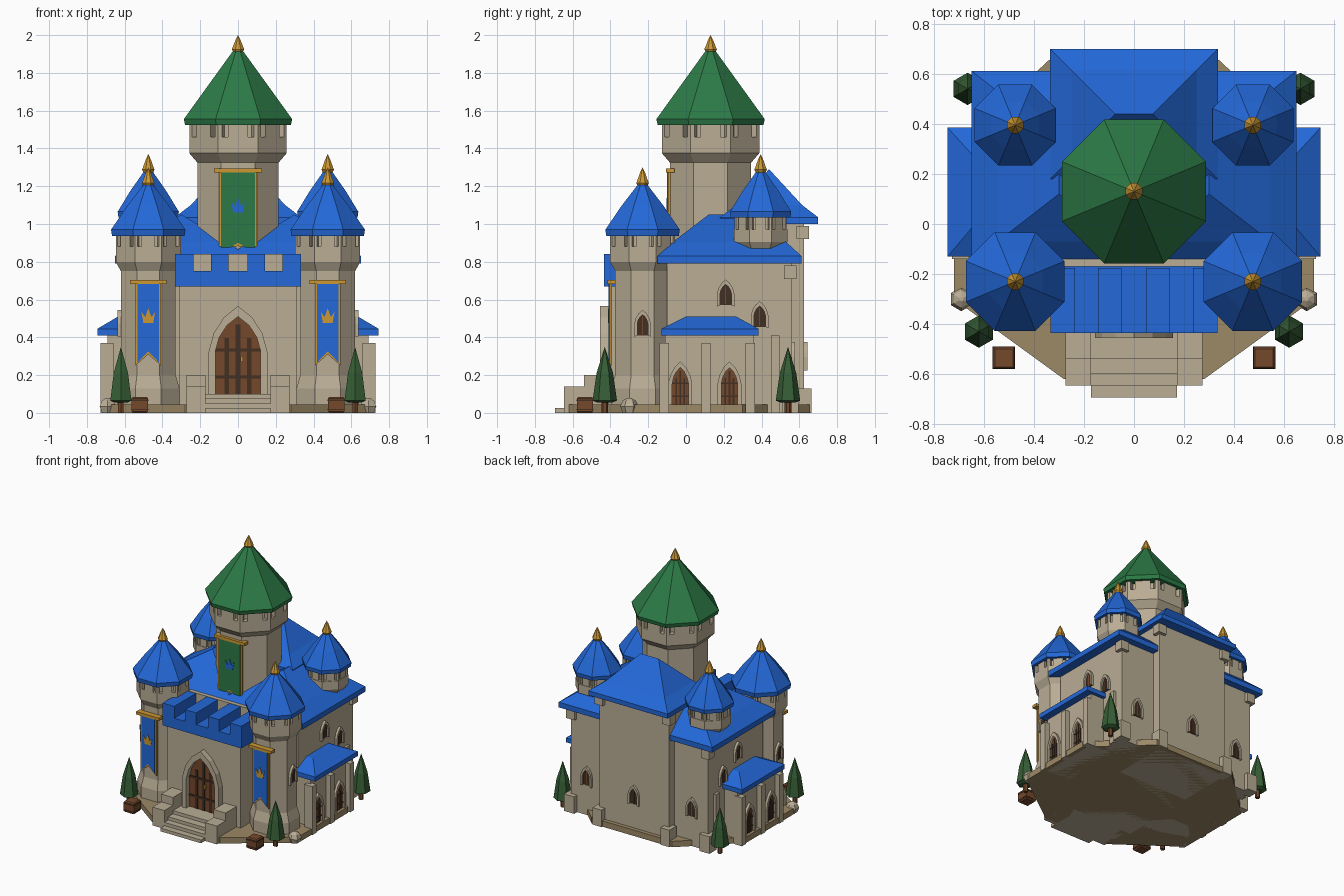
import bpy, bmesh, math
from mathutils import Matrix, Vector

if "Cube" in bpy.data.objects:
    bpy.data.objects.remove(bpy.data.objects["Cube"])


def colour(name, r, g, b):
    m = bpy.data.materials.new(name)
    lin = [((c / 255 + 0.055) / 1.055) ** 2.4 for c in (r, g, b)]
    m.diffuse_color = (*lin, 1)
    m.use_nodes = True
    m.node_tree.nodes["Principled BSDF"].inputs["Base Color"].default_value = m.diffuse_color
    return m


STONE = colour("stone", 186, 173, 149)
SAND = colour("sandy_ground", 156, 137, 102)
BLUE = colour("blue_roof", 35, 104, 216)
GREEN = colour("green_roof", 44, 122, 70)
LEAF = colour("leaf_green", 54, 94, 54)
WOOD = colour("brown_wood", 116, 72, 42)
DARK = colour("dark_wood", 66, 46, 34)
GOLD = colour("gold", 204, 152, 52)


def finish(name, bm, mat, loc=(0, 0, 0), rot=0):
    bmesh.ops.remove_doubles(bm, verts=bm.verts, dist=1e-5)
    bmesh.ops.recalc_face_normals(bm, faces=bm.faces)
    me = bpy.data.meshes.new(name)
    bm.to_mesh(me)
    bm.free()
    me.materials.append(mat)
    ob = bpy.data.objects.new(name, me)
    ob.matrix_world = Matrix.Translation(loc) @ Matrix.Rotation(math.radians(rot), 4, 'Z')
    bpy.context.collection.objects.link(ob)
    return ob


def add_loft(bm, rings):
    vs = [[bm.verts.new(p) for p in r] for r in rings]
    n = len(vs[0])
    for a, b in zip(vs, vs[1:]):
        for i in range(n):
            bm.faces.new((a[i], a[(i + 1) % n], b[(i + 1) % n], b[i]))
    bm.faces.new(vs[0])
    bm.faces.new(vs[-1])


def loft(name, rings, mat, **kw):
    bm = bmesh.new()
    add_loft(bm, rings)
    return finish(name, bm, mat, **kw)


def rect(x0, x1, y0, y1, z):
    return [(x0, y0, z), (x1, y0, z), (x1, y1, z), (x0, y1, z)]


def boxes(name, specs, mat):
    bm = bmesh.new()
    for x0, x1, y0, y1, z0, z1 in specs:
        add_loft(bm, [rect(x0, x1, y0, y1, z0), rect(x0, x1, y0, y1, z1)])
    return finish(name, bm, mat)


def turned(name, x, y, profile, mat, n=8):
    """Faceted turned shape; profile lists (flat-side radius, height)."""
    k = 1 / math.cos(math.pi / n)
    ang = [2 * math.pi * (i + 0.5) / n for i in range(n)]
    return loft(name, [[(r * k * math.cos(a), r * k * math.sin(a), z) for a in ang]
                       for r, z in profile], mat, loc=(x, y, 0))


def prism(name, pts, y0, y1, mat, loc=(0, 0, 0), rot=0):
    return loft(name, [[(u, y, v) for u, v in pts] for y in (y0, y1)], mat, loc=loc, rot=rot)


def arch(hw, z0, zs, zt):
    side = [(1, 0), (0.83, 0.4), (0.48, 0.75)]
    left = [(-hw, z0)] + [(-hw * a, zs + (zt - zs) * b) for a, b in side]
    return left + [(0, zt)] + [(-u, v) for u, v in reversed(left)]


def opening(name, x, y, rot, hw, z0, z1, pane, border=0.016, depth=0.018):
    """Pointed opening with a raised stone surround and a plate inside."""
    h = z1 - z0
    inner = arch(hw, z0, z0 + h * 0.55, z1)
    outer = arch(hw + border, z0 - border * 0.4, z0 + h * 0.55, z1 + border * 1.6)
    loc = (x, y, 0)
    prism(name + "_surround", outer + inner[::-1], -depth, 0.01, STONE, loc, rot)
    prism(name + "_plate", inner, -0.005, 0.004, pane, loc, rot)
    w = hw * 0.1
    offs = (-0.5, 0, 0.5) if pane is WOOD else (0,)
    for u in offs:
        top = z0 + h * (0.9 if u == 0 else 0.72)
        prism(name + "_bar", [(u * hw - w, z0), (u * hw + w, z0), (u * hw + w, top), (u * hw - w, top)],
              -0.008, 0, DARK if pane is WOOD else WOOD, loc, rot)
    if pane is WOOD:
        for t in (0.2, 0.55):
            v = z0 + h * t
            prism(name + "_hinge", [(-hw, v), (hw, v), (hw, v + h * 0.04), (-hw, v + h * 0.04)],
                  -0.01, 0, DARK, loc, rot)


def finial(x, y, z, h=0.11):
    turned("finial", x, y, [(0.02, z), (0.033, z + h * 0.25), (0.026, z + h * 0.42),
                            (0.013, z + h * 0.75), (0, z + h)], GOLD)


def crown_wall(name, x, y, a, z0, z1):
    """Notched octagonal parapet under a tower roof."""
    turned(name + "_core", x, y, [(a * 0.85, z0 - 0.01), (a * 0.85, z1 + 0.01)], STONE)
    w = a * math.tan(math.pi / 8)
    bm = bmesh.new()
    for k in range(8):
        m = Matrix.Rotation(k * math.pi / 4, 3, 'Z')
        for t0, t1 in ((-1, -0.8), (-0.5, 0.5), (0.8, 1)):
            plan = [(a, t0 * w), (a, t1 * w), (a * 0.82, t1 * w * 0.82), (a * 0.82, t0 * w * 0.82)]
            add_loft(bm, [[m @ Vector((p, q, z)) for p, q in plan] for z in (z0, z1)])
    finish(name, bm, STONE, loc=(x, y, 0))


def banner(x, y, hw, z0, z1, notch, cloth, emblem, zc):
    def flag(d, lift):
        return [(-hw + d, z1), (-hw + d, z0 + lift), (0, notch + lift), (hw - d, z0 + lift), (hw - d, z1)]
    loc = (x, y, 0)
    prism("banner_trim", flag(0, 0), -0.004, 0.01, GOLD, loc)
    prism("banner_cloth", flag(0.011, 0.016), -0.008, 0.0, cloth, loc)
    boxes("banner_pole", [(x - hw - 0.028, x + hw + 0.028, y - 0.014, y + 0.03, z1 - 0.008, z1 + 0.014)], GOLD)
    pts = [(-.026, 0), (.026, 0), (.036, .06), (.017, .032), (0, .078), (-.017, .032), (-.036, .06)]
    prism("crown_emblem", [(u, v + zc) for u, v in pts], -0.012, -0.006, emblem, loc)


# Ground plinth
plan = [(-.72, -.3), (-.28, -.62), (.28, -.62), (.72, -.3), (.72, .3), (.34, .655), (-.34, .655), (-.72, .3)]
loft("plinth", [[(x, y, z) for x, y in plan] for z in (0, 0.045)], SAND)

# Main walls, rear block and gatehouse
boxes("main_walls", [(-.58, .58, -.1, .56, 0, .81)], STONE)
boxes("rear_block", [(-.295, .295, .2, .625, 0, 1.02)], STONE)
boxes("gatehouse", [(-.31, .31, -.41, -.05, 0, .69)], STONE)
boxes("gatehouse_back_wall", [(-.3, .3, -.17, -.05, .6, .84)], STONE)

# Gatehouse parapet with deep merlons
boxes("parapet", [(-.333, .333, -.435, -.165, .67, .75)], BLUE)
boxes("merlons", [(s * a, s * b, -.435, -.175, .74, .84)
                  for s in (-1, 1) for a, b in ((.05, .143), (.235, .333))], BLUE)

# Rear hipped roof
loft("rear_roof", [rect(-.335, .335, .18, .70, 1.0), rect(-.335, .335, .18, .70, 1.035),
                   rect(-.25, .25, .265, .615, 1.10), rect(-.075, .075, .44, .44, 1.29)], BLUE)

# Central keep
turned("keep", 0, .13, [(.215, .6), (.215, 1.325), (.258, 1.375), (.258, 1.46)], STONE)
crown_wall("keep_parapet", 0, .13, .258, 1.46, 1.53)
turned("keep_roof", 0, .13, [(.265, 1.525), (.28, 1.525), (.287, 1.555), (.02, 1.925)], GREEN)
finial(0, .13, 1.9, 0.1)
banner(0, -.092, .1, .83, 1.28, .885, GREEN, BLUE, 1.06)

# Gate, steps and stepped side walls
opening("gate", 0, -.412, 0, .12, .1, .51, WOOD, border=.035, depth=.043)
boxes("gate_handle", [(.012, .026, -.428, -.41, .27, .3)], GOLD)
boxes("steps", [(-.172, .172, y, -.4, 0, z)
                for y, z in ((-.693, .025), (-.645, .05), (-.598, .075), (-.54, .1))], STONE)
boxes("stair_walls", [(s * .172, s * .273, y, -.4, 0, z)
                      for s in (-1, 1) for y, z in ((-.645, .14), (-.54, .2))], STONE)

# Rear windows
opening("rear_window", 0, .625, 180, .03, .23, .35, DARK)

for s in (-1, 1):
    side = 90 * s
    # Wing hipped roofs
    loft("wing_roof", [rect(s * -.05, s * .65, -.15, .612, .79), rect(s * -.05, s * .65, -.15, .612, .83),
                       rect(s * .055, s * .545, -.07, .53, .905), rect(s * .3, s * .3, .12, .35, 1.05)], BLUE)

    # Front towers
    x, y = s * .475, -.23
    turned("front_tower", x, y, [(.165, 0), (.165, .13), (.145, .2), (.145, .75),
                                 (.172, .80), (.172, .88)], STONE)
    crown_wall("front_parapet", x, y, .172, .88, .945)
    turned("front_tower_roof", x, y, [(.18, .937), (.192, .937), (.197, .97), (.112, 1.095), (.02, 1.215)], BLUE)
    finial(x, y, 1.19)
    banner(x, -.402, .068, .25, .69, .31, BLUE, GOLD, .475)
    opening("tower_window", s * .62, y, side, .028, .41, .52, DARK)

    # Rear turrets
    y = .395
    turned("rear_turret", x, y, [(.12, .8), (.12, .87), (.142, .905), (.142, .97)], STONE)
    crown_wall("rear_turret_parapet", x, y, .138, .97, 1.04)
    turned("rear_turret_roof", x, y, [(.148, 1.035), (.158, 1.035), (.162, 1.065), (.095, 1.175), (.018, 1.285)], BLUE)
    finial(x, y, 1.26)

    # Side porch
    boxes("porch_wall", [(s * .5, s * .69, -.11, .36, 0, .42)], STONE)
    boxes("porch_pillars", [(s * .66, s * .728, c - .024, c + .024, 0, .37) for c in (-.115, .105, .34)], STONE)
    loft("porch_roof", [rect(s * .56, s * .745, -.13, .385, .41), rect(s * .56, s * .745, -.13, .385, .445),
                        rect(s * .56, s * .635, 0, .265, .51)], BLUE)
    for c in (-.03, .23):
        opening("porch_door", s * .69, c, side, .043, .045, .24, WOOD, border=.02)

    # Wall windows
    opening("side_window", s * .58, .21, side, .03, .57, .68, DARK)
    opening("side_window", s * .58, .39, side, .03, .455, .565, DARK)
    opening("wing_window", s * .445, .56, 180, .03, .23, .35, DARK)

    # Corner blocks at the feet and under the eaves
    boxes("corner_blocks", [(s * .25, s * .325, .58, .665, 0, .13), (s * .25, s * .32, .585, .65, .92, .99),
                            (s * .53, s * .615, .51, .595, 0, .13), (s * .535, s * .605, .52, .585, .71, .78),
                            (s * .55, s * .6, .45, .495, 0, .41)], STONE)

    # Trees
    for tx, ty in ((.62, -.43), (.665, .54)):
        turned("tree_trunk", s * tx, ty, [(.015, 0), (.015, .08)], WOOD, 6)
        turned("tree_crown", s * tx, ty, [(.035, .055), (.056, .065), (.038, .21), (0, .35)], LEAF, 6)

    # Crates with darker straps
    cx, cy = s * .52, -.535
    loft("crate", [rect(cx - r, cx + r, cy - r, cy + r, z)
                   for r, z in ((.036, 0), (.043, .008), (.043, .077), (.036, .085))], WOOD)
    boxes("crate_straps", [(cx - .045, cx + .045, cy - .045, cy + .045, z, z + .006) for z in (.015, .064)], DARK)

    # Boulders
    turned("boulder", s * .69, -.3, [(.03, 0), (.042, .035), (.03, .065), (.008, .08)], STONE, 6)
